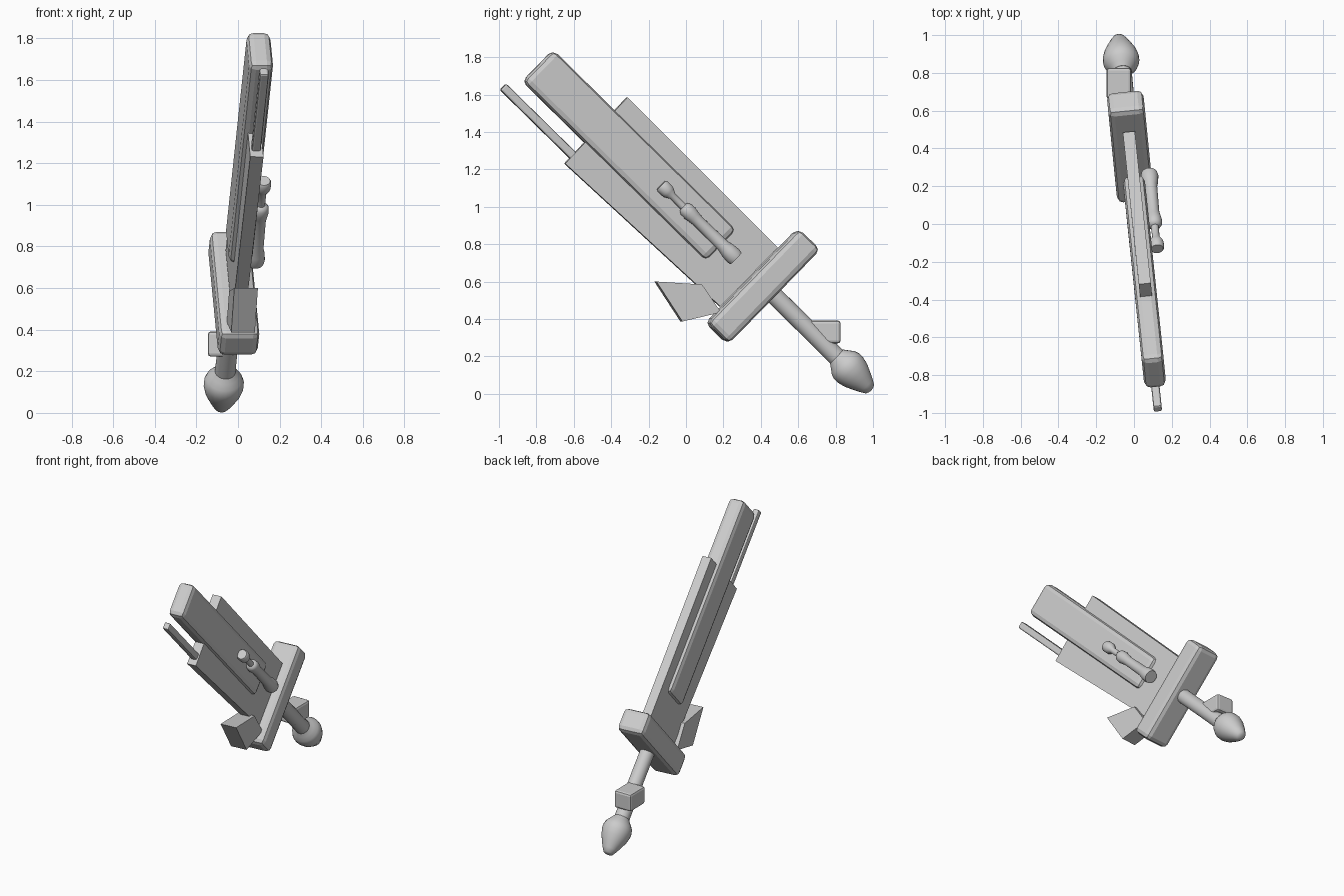
import bpy, bmesh
from math import cos, sin, pi
from mathutils import Matrix, Vector

cube = bpy.data.objects.get("Cube")
if cube:
    bpy.data.objects.remove(cube, do_unlink=True)

grey = bpy.data.materials.new("plain grey")
grey.use_nodes = True
grey.diffuse_color = (0.6, 0.6, 0.6, 1)
grey.node_tree.nodes["Principled BSDF"].inputs["Base Color"].default_value = (0.6, 0.6, 0.6, 1)

# Tilted sword frame: x = blade thickness, y = blade width, z = toward the tip
along = Vector((0.075, -0.711, 0.699)).normalized()
across = Vector((-0.07, 0.7, 0.71))
across = (across - along * across.dot(along)).normalized()
thick = across.cross(along)
SWORD = Matrix.Translation((-0.02, 0.41, 0.575)) @ Matrix((thick, across, along)).transposed().to_4x4()


def finish(name, bm, frame=SWORD, bevel=0, smooth=False):
    """Turn a bmesh into a placed, coloured object."""
    bmesh.ops.recalc_face_normals(bm, faces=bm.faces)
    mesh = bpy.data.meshes.new(name)
    bm.to_mesh(mesh)
    bm.free()
    mesh.materials.append(grey)
    obj = bpy.data.objects.new(name, mesh)
    bpy.context.collection.objects.link(obj)
    obj.matrix_world = frame
    if bevel:
        mod = obj.modifiers.new("Bevel", "BEVEL")
        mod.width = bevel
        mod.segments = 2
        mod.limit_method = "ANGLE"
    if smooth:
        bpy.ops.object.select_all(action="DESELECT")
        obj.select_set(True)
        bpy.context.view_layer.objects.active = obj
        bpy.ops.object.shade_smooth_by_angle(angle=0.7)
    return obj


def box(name, low, high, **options):
    bm = bmesh.new()
    bmesh.ops.create_cube(bm, size=1)
    low, high = Vector(low), Vector(high)
    for v in bm.verts:
        v.co = (low + high) / 2 + v.co * (high - low)
    return finish(name, bm, **options)


def plate(name, outline, half, **options):
    """Extrude a (width, length) outline through the thickness."""
    bm = bmesh.new()
    face = bm.faces.new([bm.verts.new((-half, w, a)) for w, a in outline])
    new = bmesh.ops.extrude_face_region(bm, geom=[face])["geom"]
    for v in new:
        if isinstance(v, bmesh.types.BMVert):
            v.co.x = half
    return finish(name, bm, **options)


def lathe(name, profile, offset, sides=24):
    """Revolve (radius, length) points around the sword axis."""
    bm = bmesh.new()
    rings = [[bm.verts.new((offset[0] + r * cos(2 * pi * i / sides),
                            offset[1] + r * sin(2 * pi * i / sides), a))
              for i in range(sides)] for r, a in profile]
    for r0, r1 in zip(rings, rings[1:]):
        for i in range(sides):
            j = (i + 1) % sides
            bm.faces.new((r0[i], r0[j], r1[j], r1[i]))
    bm.faces.new(rings[0])
    bm.faces.new(rings[-1])
    return finish(name, bm, smooth=True)


# Blade: thin wide base, thick central bar, slim forward rod
plate("blade_base", [(-0.238, 0.089), (0.203, 0.089), (0.212, 1.228), (-0.275, 1.22)], 0.032)
box("blade_core", (-0.058, -0.12, 0.315), (0.058, 0.115, 1.69), bevel=0.032)
box("blade_rod", (-0.022, -0.237, 1.1), (0.022, -0.19, 1.745), bevel=0.01)

# Crossguard and its forward fin
box("crossguard", (-0.097, -0.352, -0.08), (0.097, 0.352, 0.08), bevel=0.032)
plate("guard_fin", [(-0.385, 0.43), (-0.225, 0.244), (-0.26, 0.067), (-0.44, 0.181)], 0.057)

# Grip and pommel
lathe("grip", [(0.048, -0.02), (0.048, -0.3), (0.05, -0.57)], (0, 0.008))
lathe("pommel", [(0.05, -0.545), (0.068, -0.57), (0.087, -0.595), (0.096, -0.62),
                 (0.096, -0.65), (0.086, -0.69), (0.068, -0.73), (0.048, -0.77),
                 (0.032, -0.797), (0.014, -0.805)], (0, 0.01))

# Square lug on the grip
box("grip_lug", (-0.145, 0.66, 0.27), (-0.015, 0.827, 0.392), frame=Matrix(), bevel=0.015)

# Side handle on the blade face
lathe("side_handle", [(0.043, 0.213), (0.047, 0.235), (0.043, 0.275), (0.035, 0.31),
                      (0.032, 0.5), (0.036, 0.53), (0.041, 0.56), (0.039, 0.59),
                      (0.03, 0.605), (0.02, 0.61), (0.02, 0.69), (0.034, 0.715),
                      (0.038, 0.73), (0.038, 0.765), (0.032, 0.775)], (0.085, 0))
